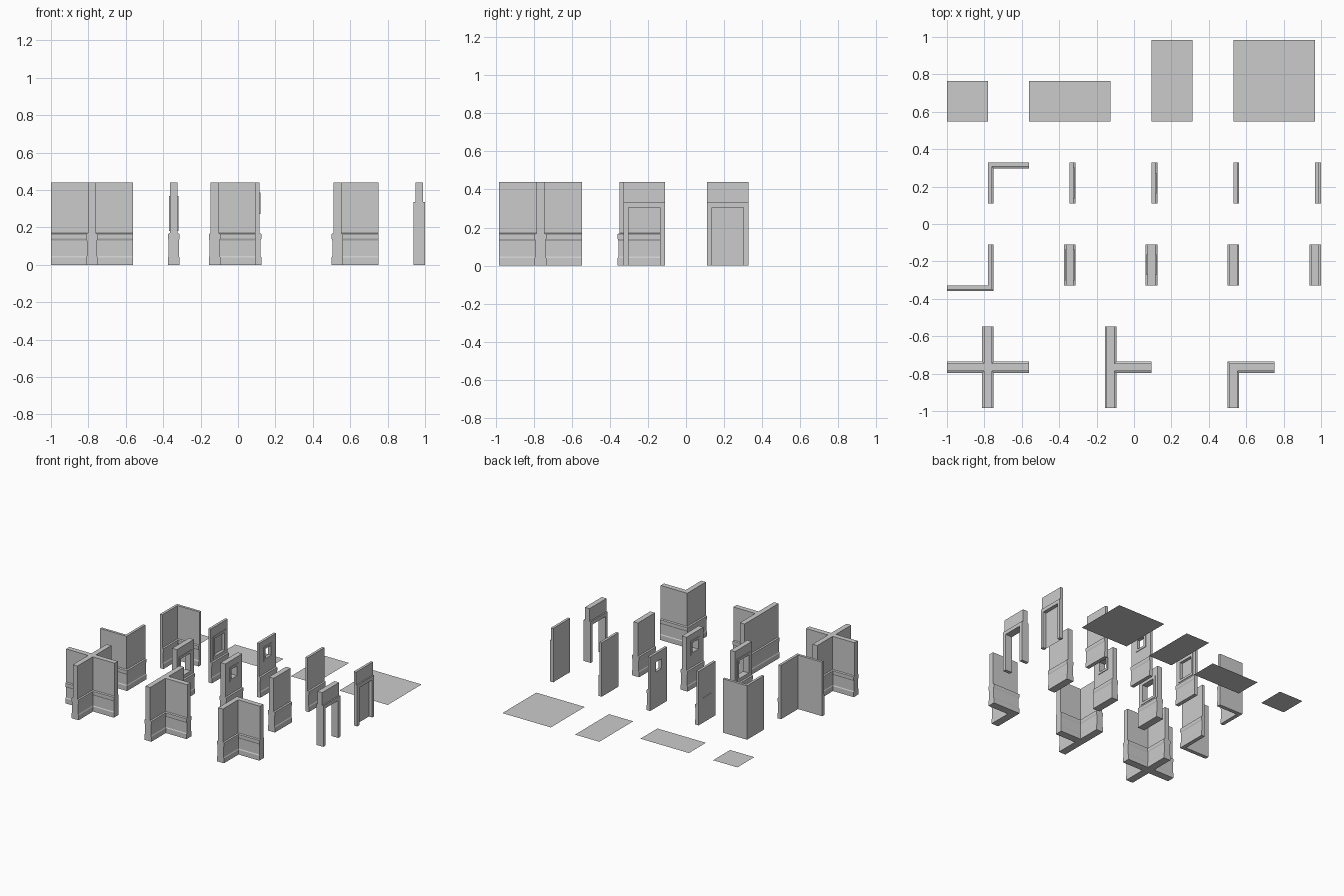
import bpy, bmesh

if "Cube" in bpy.data.objects:
    bpy.data.objects.remove(bpy.data.objects["Cube"])

U = 0.21875          # tile length
TOP = 0.44           # wall height
RAIL = 0.17          # top of the chair rail
H = 0.021            # half thickness of the plain upper wall
COLS = [-0.34375, 0.09375, 0.53125, 0.96875]
# skirting, dado and chair rail: (half thickness, height)
BASE = [(.0312, 0), (.0312, .04), (.027, .047), (.027, .13), (.0312, .14), (.0312, .165), (H, RAIL)]
FULL = BASE + [(H, TOP)]


def finish(name, bm, loc):
    bmesh.ops.recalc_face_normals(bm, faces=bm.faces)
    me = bpy.data.meshes.new(name)
    bm.to_mesh(me)
    bm.free()
    ob = bpy.data.objects.new(name, me)
    ob.location = loc
    bpy.context.collection.objects.link(ob)


def loft(bm, footprint, profile):
    """Stack the footprint outline at each profile thickness and height."""
    rings = [[bm.verts.new((x, y, z)) for x, y in footprint(h)] for h, z in profile]
    for a, b in zip(rings, rings[1:]):
        n = len(a)
        for i in range(n):
            j = (i + 1) % n
            bm.faces.new((a[i], a[j], b[j], b[i]))
    bm.faces.new(rings[0])
    bm.faces.new(rings[-1])


def prism(bm, pts, x0, x1):
    """Extrude a y-z outline along x."""
    loops = [[bm.verts.new((x, y, z)) for y, z in pts] for x in (x0, x1)]
    n = len(pts)
    for i in range(n):
        j = (i + 1) % n
        bm.faces.new((loops[0][i], loops[0][j], loops[1][j], loops[1][i]))
    for l in loops:
        bm.faces.new(l)


def rect(y0, y1, z0, z1):
    return [(y0, z0), (y1, z0), (y1, z1), (y0, z1)]


def ring(bm, outer, inner, x0, x1):
    """Rectangular frame extruded along x."""
    v = [[[bm.verts.new((x, y, z)) for y, z in r] for r in (outer, inner)] for x in (x0, x1)]
    for i in range(4):
        j = (i + 1) % 4
        for side in v:
            bm.faces.new((side[0][i], side[0][j], side[1][j], side[1][i]))
        for k in (0, 1):
            bm.faces.new((v[0][k][i], v[0][k][j], v[1][k][j], v[1][k][i]))


def back_panel(bm, r):
    bm.faces.new([bm.verts.new((.002, y, z)) for y, z in r])


def straight(double):
    return lambda h: [(-h * double, 0), (h, 0), (h, U), (-h * double, U)]


def plain_wall(name, x, y, double):
    bm = bmesh.new()
    loft(bm, straight(double), FULL)
    finish(name, bm, (x, y, 0))


def window_wall(name, x, y, double, w, z0, z1, border, filled):
    bm = bmesh.new()
    loft(bm, straight(double), BASE)
    m = U / 2
    outer = rect(m - w / 2, m + w / 2, z0, z1)
    b = border
    inner = rect(m - w / 2 + b, m + w / 2 - b, z0 + b, z1 - b)
    ring(bm, rect(0, U, RAIL, TOP), inner, -H * double, H)
    f = .026
    ring(bm, outer, inner, H, f)
    if double:
        ring(bm, outer, inner, -f, -H)
    if filled:
        back_panel(bm, inner)
    finish(name, bm, (x, y, 0))


def door_wall(name, x, y, double, filled):
    bm = bmesh.new()
    a, b, zi, zo, t = .027, U - .027, .305, .335, .0312
    prism(bm, [(0, 0), (a, 0), (a, zi), (b, zi), (b, 0), (U, 0), (U, zo), (0, zo)], -t * double, t)
    prism(bm, rect(0, U, zo, TOP), -H * double, H)
    if filled:
        back_panel(bm, rect(a, b, 0, zi))
    finish(name, bm, (x, y, 0))


# straight pieces: one-sided row behind, two-sided row in front
for kind, y, d in (("single", U / 2, 0), ("double", -1.5 * U, 1)):
    window_wall(kind + "_large_window_wall", COLS[0], y, d, .166, .182, .368, .02, not d)
    window_wall(kind + "_small_window_wall", COLS[1], y, d, .11, .272, .388, .018, False)
    plain_wall(kind + "_plain_wall", COLS[2], y, d)
    door_wall(kind + "_door_wall", COLS[3], y, d, not d)

# corner and junction pieces
X0 = -0.78125
junctions = [
    ("inner_corner", X0, 1.5 * U,
     lambda h: [(0, 0), (0, -U), (h, -U), (h, -h), (U, -h), (U, 0)]),
    ("outer_corner", X0, -1.5 * U,
     lambda h: [(0, 0), (0, U), (h, U), (h, -h), (-U, -h), (-U, 0)]),
    ("cross_junction", X0, -3.5 * U,
     lambda h: [(-h, U), (-h, h), (-U, h), (-U, -h), (-h, -h), (-h, -U),
                (h, -U), (h, -h), (U, -h), (U, h), (h, h), (h, U)]),
    ("tee_junction", -0.125, -3.5 * U,
     lambda h: [(-h, U), (-h, -U), (h, -U), (h, -h), (U, -h), (U, h), (h, h), (h, U)]),
    ("double_corner", COLS[2], -3.5 * U,
     lambda h: [(-h, h), (-h, -U), (h, -U), (h, -h), (U, -h), (U, h)]),
]
for name, x, y, footprint in junctions:
    bm = bmesh.new()
    loft(bm, footprint, FULL)
    finish(name, bm, (x, y, 0))

# floor tiles
for name, x, w, d in (("floor_small", -1, 1, 1), ("floor_wide", -.5625, 2, 1),
                      ("floor_deep", COLS[1], 1, 2), ("floor_large", COLS[2], 2, 2)):
    bm = bmesh.new()
    bm.faces.new([bm.verts.new(p) for p in ((0, 0, 0), (w * U, 0, 0), (w * U, d * U, 0), (0, d * U, 0))])
    finish(name, bm, (x, 2.5 * U, 0))
